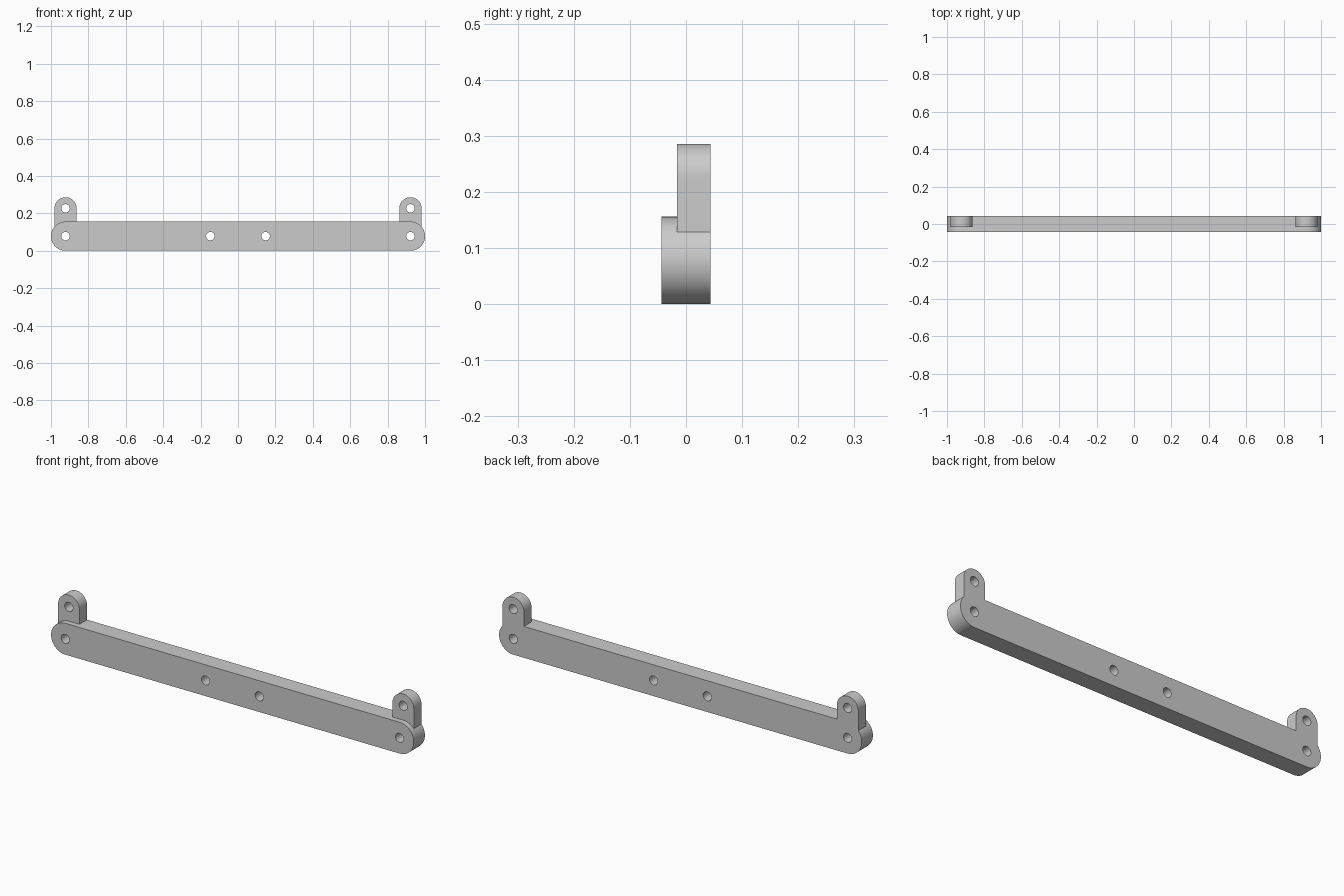
import bpy, bmesh, math

HALF_DEPTH = 0.044      # half thickness of the bar
BAR_R = 0.078           # radius of the bar's rounded ends
TAB_R = 0.059           # radius of the upright lugs
HOLE_R = 0.0225
END_X = 1 - BAR_R       # centre of the rounded ends
TAB_Z = 0.227           # centre of the lug tops
TAB_FRONT = -0.016      # front face of the lugs

cube = bpy.data.objects.get("Cube")
if cube:
    bpy.data.objects.remove(cube, do_unlink=True)

grey = bpy.data.materials.new("plain_grey")
grey.use_nodes = True
color = (0.6, 0.6, 0.6, 1)
grey.diffuse_color = color
grey.node_tree.nodes["Principled BSDF"].inputs["Base Color"].default_value = color


def arc(cx, cz, r, start, end, steps):
    """Points along an arc in the x-z plane, angles in degrees."""
    angles = [math.radians(start + (end - start) * i / steps) for i in range(steps + 1)]
    return [(cx + r * math.cos(a), cz + r * math.sin(a)) for a in angles]


def slab(name, outline, y0, y1):
    """Extrude an x-z outline from y0 to y1."""
    bm = bmesh.new()
    face = bm.faces.new([bm.verts.new((x, y0, z)) for x, z in outline])
    result = bmesh.ops.extrude_face_region(bm, geom=[face])
    moved = [g for g in result["geom"] if isinstance(g, bmesh.types.BMVert)]
    bmesh.ops.translate(bm, verts=moved, vec=(0, y1 - y0, 0))
    bmesh.ops.recalc_face_normals(bm, faces=bm.faces)
    mesh = bpy.data.meshes.new(name)
    bm.to_mesh(mesh)
    bm.free()
    mesh.materials.append(grey)
    obj = bpy.data.objects.new(name, mesh)
    bpy.context.collection.objects.link(obj)
    return obj


def combine(target, other, operation):
    """Apply a boolean and discard the helper."""
    bpy.context.view_layer.objects.active = target
    mod = target.modifiers.new(operation.lower(), "BOOLEAN")
    mod.operation = operation
    mod.solver = "EXACT"
    mod.object = other
    bpy.ops.object.modifier_apply(modifier=mod.name)
    bpy.data.objects.remove(other, do_unlink=True)


# Long bar with rounded ends
outline = arc(END_X, BAR_R, BAR_R, -90, 90, 40) + arc(-END_X, BAR_R, BAR_R, 90, 270, 40)
bar = slab("mounting_bar", outline, -HALF_DEPTH, HALF_DEPTH)

# Upright lugs, flush with the back of the bar
for side in (-1, 1):
    x = side * END_X
    outline = arc(x, TAB_Z, TAB_R, 0, 180, 40) + [(x - TAB_R, BAR_R), (x + TAB_R, BAR_R)]
    combine(bar, slab("lug", outline, TAB_FRONT, HALF_DEPTH), "UNION")

# Through holes: bar ends, middle pair and lugs
for side in (-1, 1):
    for x, z in ((END_X, BAR_R), (0.148, BAR_R), (END_X, TAB_Z)):
        circle = arc(side * x, z, HOLE_R, 0, 360, 40)[:-1]
        combine(bar, slab("hole_cutter", circle, -0.1, 0.1), "DIFFERENCE")

# Smooth curved walls with crisp rims
bpy.ops.object.select_all(action="DESELECT")
bar.select_set(True)
bpy.context.view_layer.objects.active = bar
bpy.ops.object.shade_smooth_by_angle(angle=math.radians(30))
